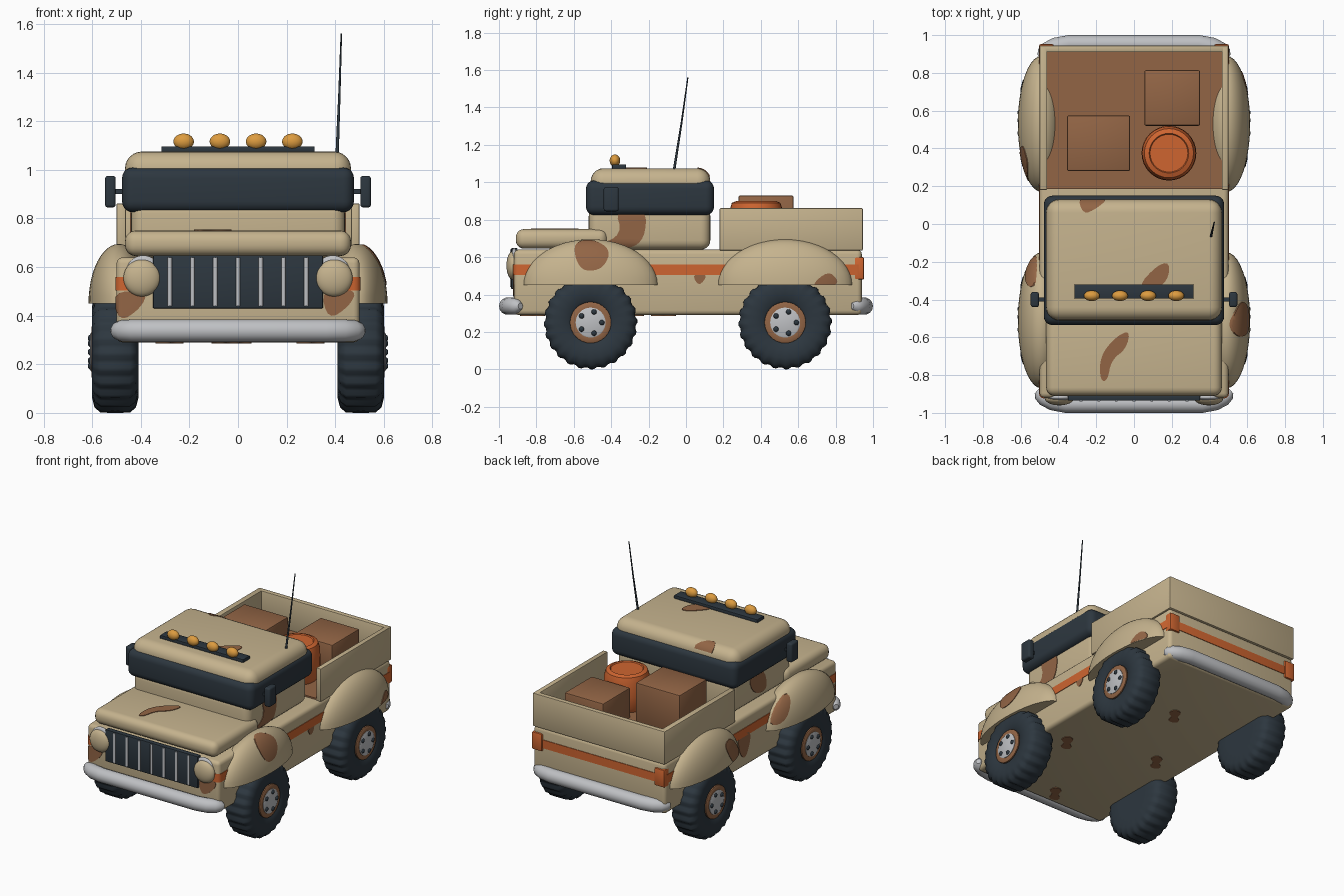
import bpy, bmesh, math
from mathutils import Vector, Matrix

if "Cube" in bpy.data.objects:
    bpy.data.objects.remove(bpy.data.objects["Cube"])


def material(name, rgb):
    m = bpy.data.materials.new(name)
    m.use_nodes = True
    m.diffuse_color = (*rgb, 1)
    m.node_tree.nodes["Principled BSDF"].inputs["Base Color"].default_value = (*rgb, 1)
    return m


TAN = material("sand paint", (0.56, 0.45, 0.27))
BROWN = material("brown", (0.29, 0.13, 0.06))
DARK = material("dark rubber and glass", (0.026, 0.038, 0.05))
ORANGE = material("orange", (0.62, 0.13, 0.03))
AMBER = material("amber lamp", (0.72, 0.33, 0.05))
METAL = material("light metal", (0.52, 0.53, 0.55))


def finish(name, bm, mat, angle=40):
    bmesh.ops.recalc_face_normals(bm, faces=bm.faces)
    me = bpy.data.meshes.new(name)
    bm.to_mesh(me)
    bm.free()
    return link(name, me, mat, angle)


def link(name, me, mat, angle=40):
    ob = bpy.data.objects.new(name, me)
    bpy.context.collection.objects.link(ob)
    me.materials.clear()
    me.materials.append(mat)
    bpy.ops.object.select_all(action="DESELECT")
    ob.select_set(True)
    bpy.context.view_layer.objects.active = ob
    bpy.ops.object.shade_smooth_by_angle(angle=math.radians(angle))
    return ob


def box(name, mat, x, y, z, r=0.01, seg=2):
    """Rounded box from (min, max) ranges."""
    bm = bmesh.new()
    bmesh.ops.create_cube(bm, size=1)
    for v in bm.verts:
        v.co = [a + (b - a) * (c + 0.5) for (a, b), c in zip((x, y, z), v.co)]
    if r:
        bmesh.ops.bevel(bm, geom=bm.edges[:], offset=r, segments=seg, profile=0.5, affect="EDGES")
    return finish(name, bm, mat)


def ball(name, mat, centre, radii, cut_below=False):
    bm = bmesh.new()
    bmesh.ops.create_uvsphere(bm, u_segments=40, v_segments=24, radius=1)
    if cut_below:
        cut = bmesh.ops.bisect_plane(bm, geom=bm.verts[:] + bm.edges[:] + bm.faces[:], plane_co=(0, 0, 0),
                                     plane_no=(0, 0, 1), clear_inner=True)
        bmesh.ops.holes_fill(bm, edges=[e for e in bm.edges if e.is_boundary])
    for v in bm.verts:
        v.co = Vector(centre) + Vector(a * b for a, b in zip(v.co, radii))
    return finish(name, bm, mat)


def lathe(name, mat, profile, centre, axis="X", flip=1, steps=32, ripple=0):
    """Revolve (along, radius) points; ripple lowers every second pair of columns into tread gaps."""
    bm = bmesh.new()
    rings = []
    top = max(r for _, r in profile)
    for along, r in profile:
        ring = []
        for i in range(steps):
            t = math.tau * i / steps
            rr = r - ripple if r > top * 0.9 and i % 4 > 1 else r
            c = (along * flip, rr * math.cos(t), rr * math.sin(t))
            if axis == "Z":
                c = (c[1], c[2], c[0])
            ring.append(bm.verts.new(Vector(centre) + Vector(c)))
        rings.append(ring)
    for a, b in zip(rings, rings[1:]):
        for i in range(steps):
            j = (i + 1) % steps
            bm.faces.new((a[i], a[j], b[j], b[i]))
    bm.faces.new(rings[0])
    bm.faces.new(rings[-1])
    return finish(name, bm, mat)


def tube(name, mat, pts, depth):
    """Tube along (x, y, z, thickness factor) points."""
    cu = bpy.data.curves.new(name, "CURVE")
    cu.dimensions = "3D"
    cu.bevel_depth, cu.bevel_resolution, cu.use_fill_caps = depth, 5, True
    sp = cu.splines.new("POLY")
    sp.points.add(len(pts) - 1)
    for p, (x, y, z, f) in zip(sp.points, pts):
        p.co, p.radius = (x, y, z, 1), f
    tmp = bpy.data.objects.new(name + " path", cu)
    bpy.context.collection.objects.link(tmp)
    me = bpy.data.meshes.new_from_object(tmp.evaluated_get(bpy.context.evaluated_depsgraph_get()))
    bpy.data.objects.remove(tmp)
    return link(name, me, mat, 60)


def paint(name, part, mat, axis, span, pts, smooth=2):
    """Thin paint layer: the part's skin, lifted slightly, kept inside an outline extruded along an axis."""
    for _ in range(smooth):
        pts = [(a[0] * k + b[0] * (1 - k), a[1] * k + b[1] * (1 - k))
               for a, b in zip(pts, pts[1:] + pts[:1]) for k in (0.75, 0.25)]
    bm = bmesh.new()
    loops = []
    for s in span:
        loops.append([bm.verts.new((s, *p) if axis == "X" else (p[0], s, p[1]) if axis == "Y" else (*p, s))
                      for p in pts])
        bm.faces.new(loops[-1])
    for i in range(len(pts)):
        j = (i + 1) % len(pts)
        bm.faces.new((loops[0][i], loops[0][j], loops[1][j], loops[1][i]))
    cutter = finish("cutter", bm, mat)
    cutter.hide_render = True
    skin = part.data.copy()
    moves = [v.normal.copy() for v in skin.vertices]
    for v, n in zip(skin.vertices, moves):
        v.co += n * 0.004
    ob = link(name, skin, mat)
    mod = ob.modifiers.new("keep", "BOOLEAN")
    mod.operation, mod.solver, mod.object = "INTERSECT", "EXACT", cutter
    me = bpy.data.meshes.new_from_object(ob.evaluated_get(bpy.context.evaluated_depsgraph_get()))
    bpy.data.objects.remove(ob)
    bpy.data.objects.remove(cutter)
    return link(name, me, mat)


# Body, hood and cab
body = box("body", TAN, (-0.5, 0.5), (-0.92, 0.94), (0.29, 0.64), 0.025, 3)
hood = box("hood", TAN, (-0.465, 0.465), (-0.91, -0.42), (0.645, 0.75), 0.045, 5)
cab = box("cab_lower", TAN, (-0.44, 0.44), (-0.52, 0.13), (0.64, 0.87), 0.05, 5)
box("window_band", DARK, (-0.477, 0.477), (-0.535, 0.15), (0.825, 1.01), 0.045, 5)
roof = box("roof", TAN, (-0.465, 0.465), (-0.51, 0.13), (0.9, 1.075), 0.07, 6)

# Cargo bed
box("bed_floor", BROWN, (-0.465, 0.465), (0.185, 0.915), (0.63, 0.65), 0)
box("bed_side_right", TAN, (-0.5, -0.46), (0.18, 0.94), (0.635, 0.862), 0.006)
box("bed_side_left", TAN, (0.465, 0.5), (0.18, 0.94), (0.635, 0.862), 0.006)
box("tailgate", TAN, (-0.5, 0.5), (0.91, 0.945), (0.635, 0.862), 0.006)
box("crate_tall", BROWN, (-0.355, -0.02), (0.28, 0.575), (0.645, 0.93))
box("crate_low", BROWN, (0.055, 0.35), (0.52, 0.815), (0.645, 0.855))
lathe("barrel", ORANGE, [(0, 0.125), (0.03, 0.142), (0.11, 0.145), (0.2, 0.142), (0.24, 0.13), (0.25, 0.105),
                         (0.243, 0.1)], (0.185, 0.375, 0.65), "Z")

# Fenders and wheels
fenders = {}
TYRE = [(-0.095, 0.12), (-0.095, 0.19), (-0.085, 0.228), (-0.06, 0.249), (0, 0.25), (0.06, 0.249), (0.085, 0.228),
        (0.095, 0.19), (0.093, 0.12), (0.08, 0.105)]
for side, sx in (("left", 1), ("right", -1)):
    for end, y in (("front", -0.51), ("rear", 0.53)):
        tag = f"{end}_{side}"
        fenders[tag] = ball("fender_" + tag, TAN, (sx * 0.49, y, 0.45), (0.125, 0.36, 0.245), True)
        c = Vector((sx * 0.505, y, 0.25))
        lathe("tyre_" + tag, DARK, TYRE, c, "X", sx, 96, 0.009)
        lathe("rim_" + tag, BROWN, [(0.06, 0.11), (0.093, 0.11), (0.097, 0.104), (0.097, 0.08)], c, "X", sx)
        lathe("hub_" + tag, METAL, [(0.06, 0.08), (0.1, 0.08), (0.103, 0.074)], c, "X", sx)
        for i in range(5):
            t = math.tau * i / 5
            ball(f"wheel_nut_{tag}_{i + 1}", DARK, c + Vector((sx * 0.102, 0.06 * math.cos(t), 0.06 * math.sin(t))),
                 (0.011, 0.014, 0.014))

# Grille, headlights, mirrors and tail lamps
box("grille", DARK, (-0.35, 0.35), (-0.935, -0.9), (0.43, 0.648), 0.005)
for i in range(7):
    x = (i - 3) * 0.0935
    tube(f"grille_bar_{i + 1}", METAL, [(x, -0.933, 0.44, 1), (x, -0.933, 0.64, 1)], 0.009)
for side, sx in (("left", 1), ("right", -1)):
    ball("headlight_ring_" + side, METAL, (sx * 0.39, -0.918, 0.57), (0.073, 0.02, 0.078))
    ball("headlight_" + side, TAN, (sx * 0.395, -0.925, 0.555), (0.076, 0.035, 0.076))
    box("mirror_" + side, DARK, sorted((sx * 0.503, sx * 0.547)), (-0.44, -0.36), (0.845, 0.975), 0.012, 3)
    box("mirror_arm_" + side, DARK, sorted((sx * 0.46, sx * 0.51)), (-0.41, -0.39), (0.9, 0.92), 0)
    box("tail_lamp_" + side, ORANGE, sorted((sx * 0.425, sx * 0.502)), (0.9, 0.952), (0.48, 0.6), 0.008)

# Bumpers
for name, s, hw in (("front_bumper", -1, 0.0), ("rear_bumper", 1, -0.015)):
    half = [(0.515, 0.885, 0.35), (0.5, 0.898, 0.75), (0.475, 0.918, 0.95), (0.43, 0.94, 1), (0.36, 0.953, 1)]
    half = [(x + hw, s * y, 0.338, f) for x, y, f in half]
    tube(name, METAL, half + [(-x, y, z, f) for x, y, z, f in reversed(half)], 0.047)

# Roof lamps and aerial
box("light_bar", DARK, (-0.315, 0.315), (-0.395, -0.32), (1.07, 1.096), 0.004)
for i in range(4):
    ball(f"roof_lamp_{i + 1}", AMBER, ((i - 1.5) * 0.149, -0.38, 1.116), (0.042, 0.028, 0.033))
tube("aerial", DARK, [(0.408, -0.063, 1.07, 1), (0.417, -0.025, 1.31, 0.7), (0.425, 0.01, 1.56, 0.45)], 0.007)

# Orange stripe round the body
paint("stripe", body, ORANGE, "Z", (0.503, 0.56), [(-1, -1), (1, -1), (1, 1), (-1, 1)], 0)

# Camouflage patches
paint("patch_front_fender_left", fenders["front_left"], BROWN, "X", (0.49, 0.7),
      [(-0.6, 0.68), (-0.5, 0.7), (-0.4, 0.64), (-0.44, 0.54), (-0.54, 0.52), (-0.59, 0.58)])
paint("patch_rear_fender_left", fenders["rear_left"], BROWN, "X", (0.49, 0.7),
      [(0.66, 0.44), (0.76, 0.53), (0.82, 0.47), (0.78, 0.44)])
paint("patch_front_fender_right", fenders["front_right"], BROWN, "X", (-0.7, -0.49),
      [(-0.36, 0.67), (-0.22, 0.6), (-0.15, 0.48), (-0.26, 0.5)])
paint("patch_rear_fender_right", fenders["rear_right"], BROWN, "X", (-0.7, -0.49),
      [(0.2, 0.43), (0.3, 0.6), (0.42, 0.6), (0.4, 0.52), (0.34, 0.44)])
paint("patch_cab_left", cab, BROWN, "X", (0.3, 0.6),
      [(-0.38, 0.86), (-0.21, 0.86), (-0.22, 0.7), (-0.3, 0.64), (-0.48, 0.66), (-0.34, 0.72)])
paint("patch_cab_right", cab, BROWN, "X", (-0.6, -0.3),
      [(-0.2, 0.86), (-0.04, 0.84), (-0.1, 0.7), (-0.26, 0.68)])
paint("patch_hood", hood, BROWN, "Z", (0.7, 0.8),
      [(-0.18, -0.83), (-0.18, -0.7), (-0.1, -0.6), (-0.02, -0.56), (-0.04, -0.66), (-0.12, -0.72), (-0.14, -0.83)])
paint("patch_roof_left", roof, BROWN, "Z", (1.03, 1.1),
      [(0.02, -0.33), (0.12, -0.22), (0.19, -0.2), (0.18, -0.3), (0.1, -0.35)])
paint("patch_roof_right", roof, BROWN, "Z", (1.03, 1.1), [(-0.3, 0.15), (-0.13, 0.14), (-0.2, 0.08), (-0.27, 0.05)])
paint("patch_body_right", body, BROWN, "X", (-0.6, -0.45), [(0.0, 0.52), (0.16, 0.54), (0.14, 0.4), (0.07, 0.34)])
paint("patch_body_left", body, BROWN, "X", (0.45, 0.6), [(0.03, 0.51), (0.12, 0.51), (0.07, 0.44)])
for n, x, z in (("right", -0.44, 0.44), ("left", 0.42, 0.45)):
    paint("patch_nose_" + n, body, BROWN, "Y", (-1, -0.88),
          [(x - 0.08, z + 0.06), (x + 0.07, z + 0.06), (x + 0.04, z - 0.01), (x - 0.05, z - 0.07)])
for i, (x, y) in enumerate([(0.3, -0.29), (-0.05, -0.82), (0, 0.39), (-0.28, -0.12)]):
    paint(f"patch_underside_{i + 1}", body, BROWN, "Z", (0.2, 0.305),
          [(x - 0.06, y - 0.06), (x, y - 0.07), (x + 0.01, y - 0.01), (x + 0.06, y + 0.01), (x + 0.05, y + 0.07),
           (x - 0.01, y + 0.06), (x - 0.02, y), (x - 0.06, y - 0.02)])
